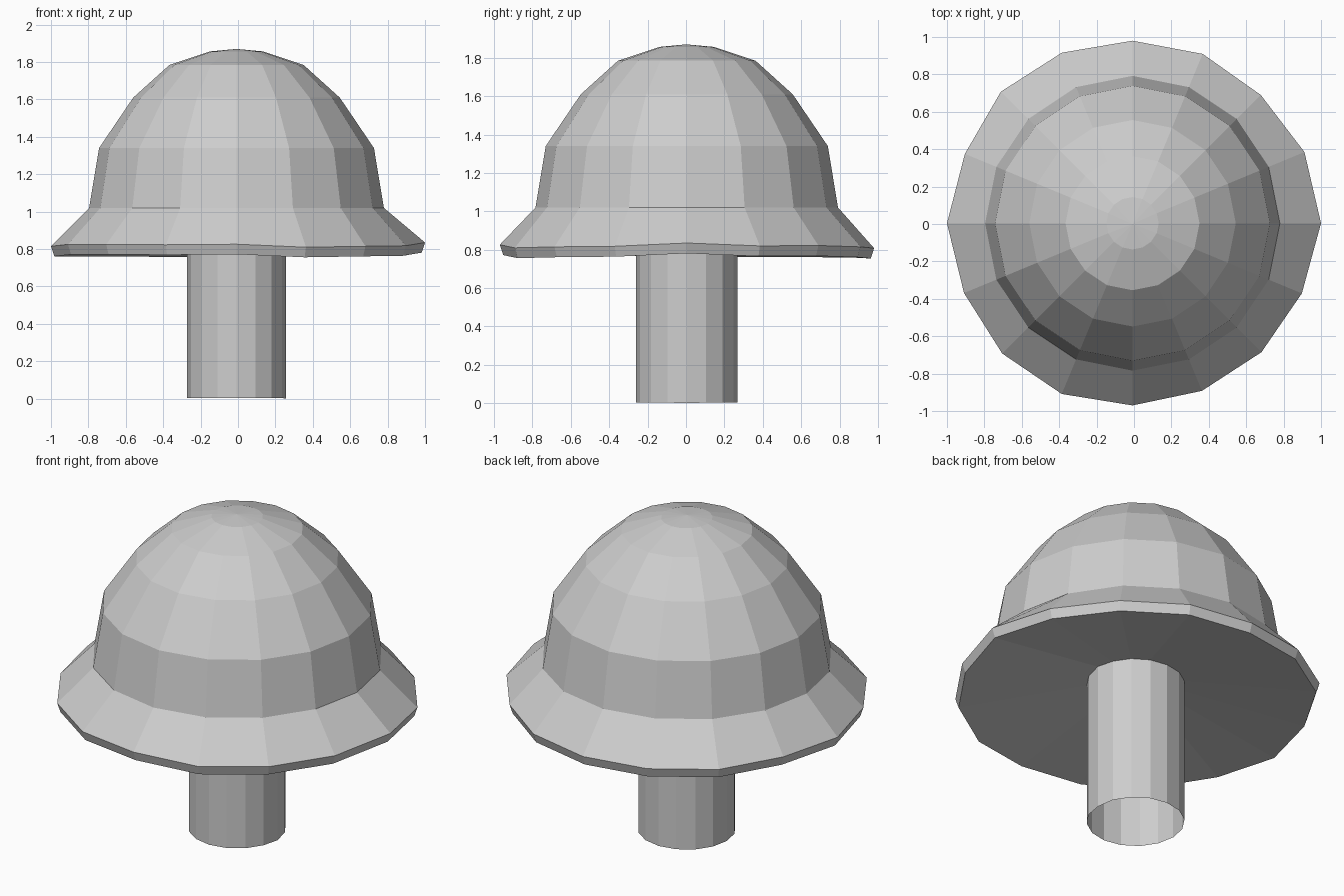
import bpy
import bmesh
import math

SIDES = 16
default = bpy.data.objects.get("Cube")
if default:
    bpy.data.objects.remove(default, do_unlink=True)

# One plain grey for the whole model
grey = bpy.data.materials.new("mid grey")
grey.use_nodes = True
colour = (0.61, 0.61, 0.61, 1)
grey.diffuse_color = colour
grey.node_tree.nodes["Principled BSDF"].inputs["Base Color"].default_value = colour


def ring(bm, radii, heights, cx=-.008, cy=.004):
    """Add one loop of vertices; radii and heights hold one value per side."""
    step = math.tau / SIDES
    return [bm.verts.new((cx + r * math.cos(i * step), cy + r * math.sin(i * step), z))
            for i, (r, z) in enumerate(zip(radii, heights))]


def even_ring(bm, radius, z):
    return ring(bm, [radius] * SIDES, [z] * SIDES)


def skin(bm, lower, upper):
    """Join two loops with quads, facing outwards when built upwards."""
    for i in range(SIDES):
        j = (i + 1) % SIDES
        bm.faces.new((lower[i], lower[j], upper[j], upper[i]))


def fan(bm, loop, tip):
    for i in range(SIDES):
        bm.faces.new((loop[i], loop[(i + 1) % SIDES], tip))


def finish(bm, name):
    mesh = bpy.data.meshes.new(name)
    bm.to_mesh(mesh)
    bm.free()
    mesh.materials.append(grey)
    obj = bpy.data.objects.new(name, mesh)
    bpy.context.collection.objects.link(obj)
    return obj


# Cap: slightly uneven brim, flared skirt and faceted dome
brim = [1.008, .995, .97, .98, .976, .987, .995, .97,
        .992, .975, .985, .988, .974, .97, .975, .98]
brim_z = [.835, .82, .822, .815, .808, .812, .815, .815,
          .815, .825, .825, .823, .826, .81, .815, .818]
bm = bmesh.new()
loops = [ring(bm, [r * .982 for r in brim], [z - .054 for z in brim_z]),
         ring(bm, brim, brim_z)]
for radius, z in [(.788, 1.02), (.735, 1.34), (.552, 1.61), (.358, 1.785), (.14, 1.857)]:
    loops.append(even_ring(bm, radius, z))
for lower, upper in zip(loops, loops[1:]):
    skin(bm, lower, upper)
fan(bm, loops[-1], bm.verts.new((-.008, 0, 1.87)))
# Hollowed underside rising to the middle
fan(bm, loops[0][::-1], bm.verts.new((-.008, 0, .905)))
finish(bm, "mushroom_cap")

# Stem: open tube reaching the underside of the cap
bm = bmesh.new()
skin(bm, even_ring(bm, .264, 0.004), even_ring(bm, .264, .875))
stem = finish(bm, "stem")
stem.data.vertices[0].co.z = 0
